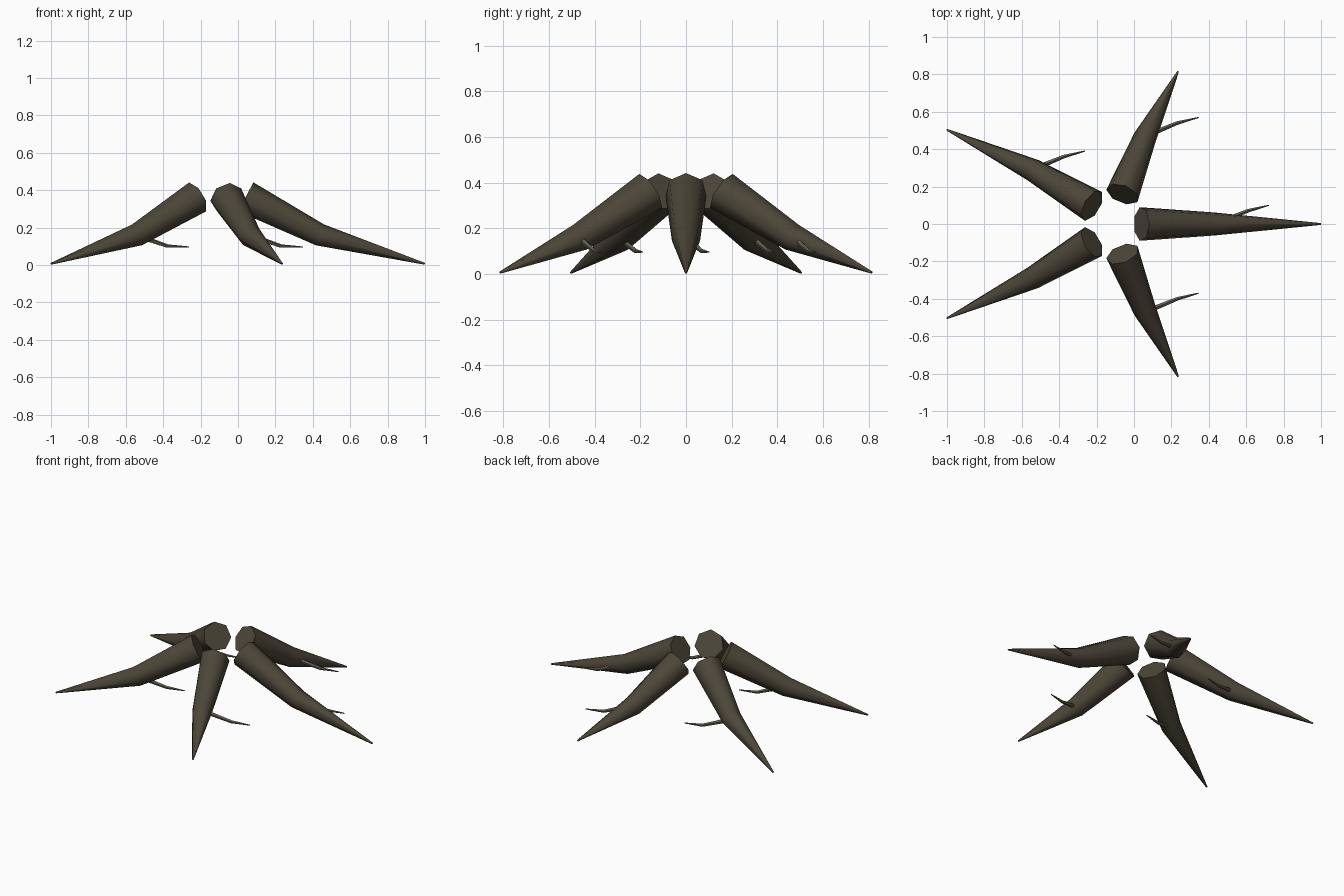
import bpy, bmesh, math
from mathutils import Vector

cube = bpy.data.objects.get("Cube")
if cube:
    bpy.data.objects.remove(cube, do_unlink=True)


def make_material(name, rgb):
    mat = bpy.data.materials.new(name)
    mat.use_nodes = True
    mat.diffuse_color = (*rgb, 1)
    bsdf = mat.node_tree.nodes["Principled BSDF"]
    bsdf.inputs["Base Color"].default_value = (*rgb, 1)
    bsdf.inputs["Roughness"].default_value = 0.9
    return mat


bark = make_material("dark bark", (0.074, 0.062, 0.040))
twig_bark = make_material("pale twig bark", (0.135, 0.122, 0.090))


def tapered_tube(name, points, radii, sides, mat):
    """Capped tube with mitred rings; the first corner of each ring faces up."""
    points = [Vector(p) for p in points]
    bm = bmesh.new()
    rings = []
    for i, (p, r) in enumerate(zip(points, radii)):
        before = (p - points[i - 1]).normalized() if i else Vector()
        after = (points[i + 1] - p).normalized() if i + 1 < len(points) else Vector()
        along = (before + after).normalized()
        side = along.cross(Vector((0, 0, 1))).normalized()
        up = side.cross(along)
        angles = [math.tau * k / sides for k in range(sides)]
        rings.append([bm.verts.new(p + r * (up * math.cos(a) + side * math.sin(a)))
                      for a in angles])
    for a, b in zip(rings, rings[1:]):
        for k in range(sides):
            n = (k + 1) % sides
            bm.faces.new((a[k], a[n], b[n], b[k]))
    bm.faces.new(rings[0])
    bm.faces.new(rings[-1])
    bmesh.ops.recalc_face_normals(bm, faces=bm.faces)
    mesh = bpy.data.meshes.new(name)
    bm.to_mesh(mesh)
    bm.free()
    mesh.materials.append(mat)
    obj = bpy.data.objects.new(name, mesh)
    bpy.context.collection.objects.link(obj)
    bpy.ops.object.select_all(action="DESELECT")
    obj.select_set(True)
    bpy.context.view_layer.objects.active = obj
    bpy.ops.object.shade_smooth_by_angle(angle=math.radians(62))
    return obj


# Each root: reach along x, reach along y, height and thickness at three stations
stations = [(0.146, 0.168, 0.36, 0.092),
            (0.543, 0.494, 0.158, 0.063),
            (1.105, 0.857, 0.006, 0.005)]
centre_x = -0.106

for i in range(5):
    angle = math.tau * i / 5
    path = [(centre_x + rx * math.cos(angle), ry * math.sin(angle), z)
            for rx, ry, z, _ in stations]
    tapered_tube(f"root_{i + 1}", path, [s[3] for s in stations], 7, bark)

    # Thin rootlet leaving the bend, always towards the same side
    bend = Vector(path[1])
    rootlet = [bend, bend + Vector((0.17, 0.07, -0.058)), bend + Vector((0.284, 0.1, -0.062))]
    tapered_tube(f"rootlet_{i + 1}", rootlet, [0.015, 0.010, 0.003], 5, twig_bark)
